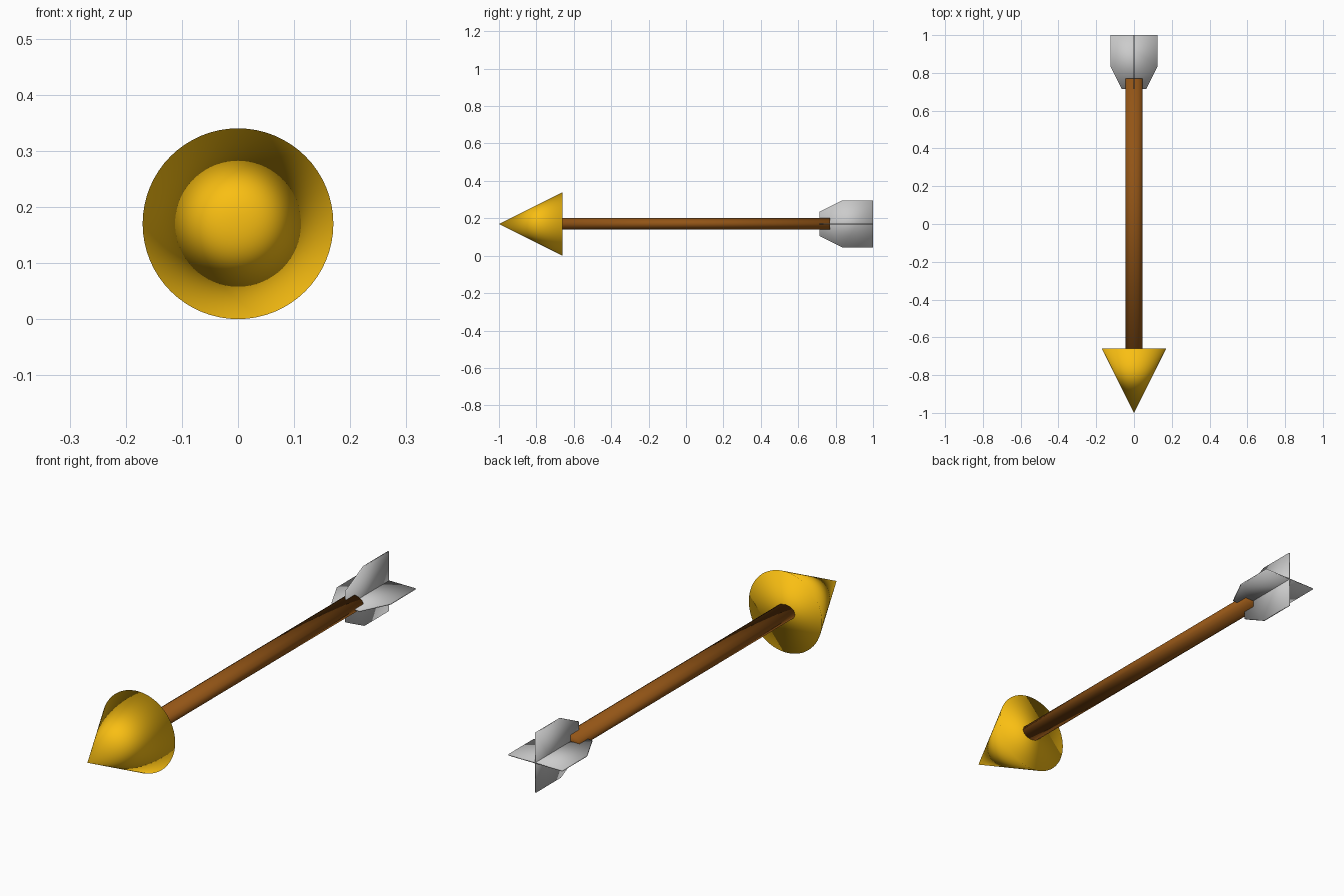
import bpy, bmesh, math
from mathutils import Matrix

if "Cube" in bpy.data.objects:
    bpy.data.objects.remove(bpy.data.objects["Cube"])

AXIS_Z = 0.17


def material(name, color):
    mat = bpy.data.materials.new(name)
    mat.diffuse_color = (*color, 1)
    mat.use_nodes = True
    mat.node_tree.nodes["Principled BSDF"].inputs["Base Color"].default_value = mat.diffuse_color
    return mat


def finish(name, bm, mat=None):
    bmesh.ops.recalc_face_normals(bm, faces=bm.faces)
    for f in bm.faces:
        f.smooth = True
    mesh = bpy.data.meshes.new(name)
    bm.to_mesh(mesh)
    bm.free()
    obj = bpy.data.objects.new(name, mesh)
    bpy.context.collection.objects.link(obj)
    obj.location.z = AXIS_Z
    if mat:
        mesh.materials.append(mat)
    return obj


def cone_along_y(name, y0, y1, r0, r1, sides, mat, flatten=1.0):
    """Capped cone or cylinder from y0 to y1, optionally squashed in z."""
    bm = bmesh.new()
    bmesh.ops.create_cone(bm, cap_ends=True, segments=sides,
                          radius1=r0, radius2=r1, depth=y1 - y0)
    m = (Matrix.Translation((0, (y0 + y1) / 2, 0))
         @ Matrix.Diagonal((1, 1, flatten, 1))
         @ Matrix.Rotation(-math.pi / 2, 4, 'X'))
    bmesh.ops.transform(bm, matrix=m, verts=bm.verts)
    bmesh.ops.remove_doubles(bm, verts=bm.verts, dist=1e-5)
    return finish(name, bm, mat)


def fin_plate(name, angle):
    """Thin plate with a tapered front, turned about the arrow's axis."""
    half = [(0.065, 0.715), (0.125, 0.835), (0.125, 1.0)]
    outline = half + [(-x, y) for x, y in reversed(half)]
    t = 0.006
    bm = bmesh.new()
    face = bm.faces.new([bm.verts.new((x, y, -t / 2)) for x, y in outline])
    ext = bmesh.ops.extrude_face_region(bm, geom=[face])
    top = [v for v in ext["geom"] if isinstance(v, bmesh.types.BMVert)]
    bmesh.ops.translate(bm, verts=top, vec=(0, 0, t))
    bmesh.ops.rotate(bm, verts=bm.verts, cent=(0, 0, 0),
                     matrix=Matrix.Rotation(angle, 3, 'Y'))
    return finish(name, bm)


gold = material("gold", (0.95, 0.52, 0.006))
wood = material("wood", (0.29, 0.09, 0.008))

# Pointed head
cone_along_y("arrow_head", -1.0, -0.66, 0.0, 0.17, 64, gold)

# Slightly flattened shaft
cone_along_y("shaft", -0.67, 0.77, 0.045, 0.045, 12, wood, flatten=0.69)

# Two crossed plates make the four tail fins
fin_plate("tail_fin_horizontal", 0)
fin_plate("tail_fin_vertical", math.pi / 2)
